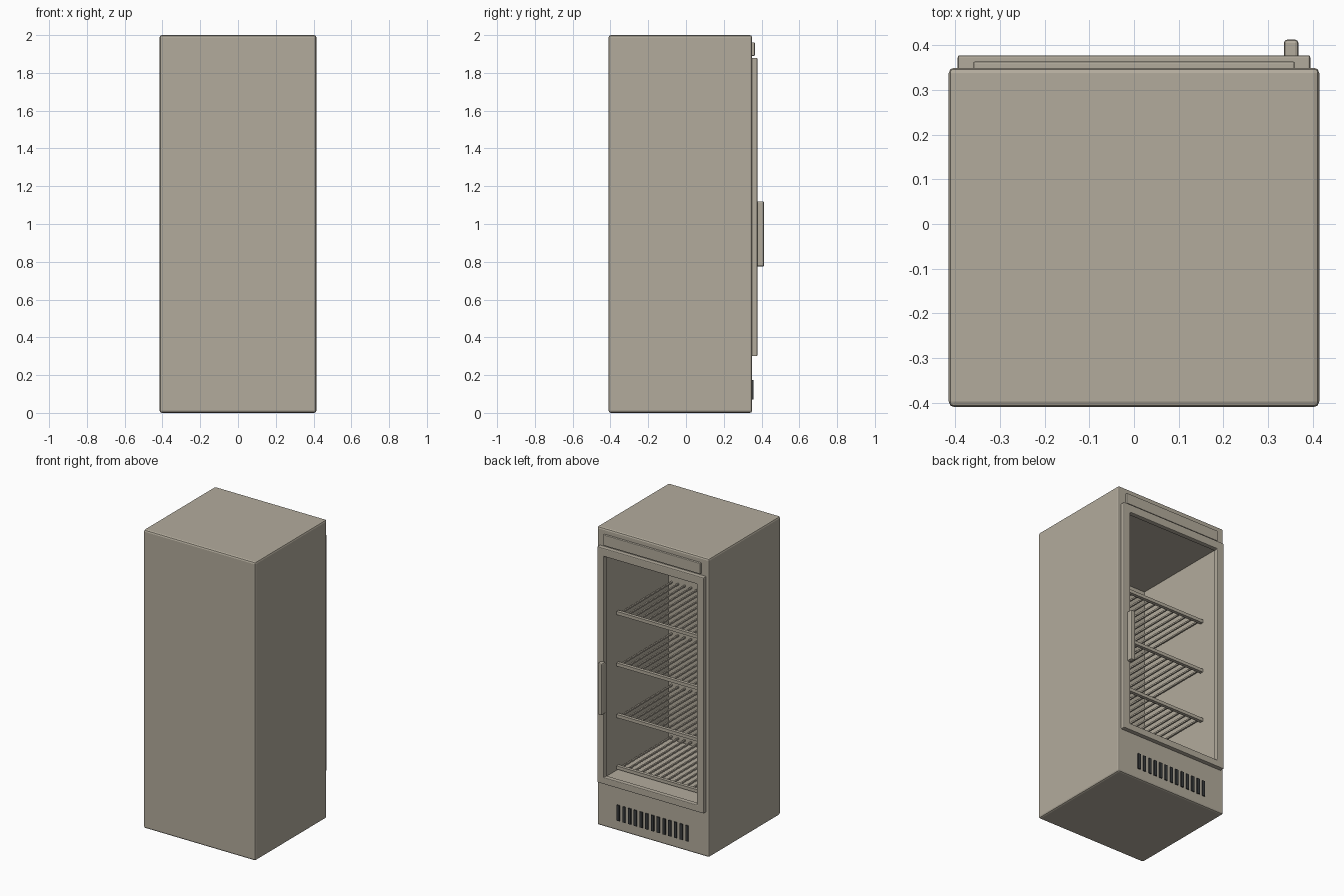
import bpy, bmesh
from mathutils import Vector

cube = bpy.data.objects.get("Cube")
if cube:
    bpy.data.objects.remove(cube, do_unlink=True)


def material(name, rgb):
    mat = bpy.data.materials.new(name)
    mat.use_nodes = True
    mat.diffuse_color = (*rgb, 1)
    mat.node_tree.nodes["Principled BSDF"].inputs["Base Color"].default_value = (*rgb, 1)
    return mat


beige = material("warm beige", (0.45, 0.41, 0.335))
dark = material("dark vent", (0.04, 0.043, 0.045))


def finish(bm, name, mat=beige, bevel=0):
    bmesh.ops.recalc_face_normals(bm, faces=bm.faces)
    mesh = bpy.data.meshes.new(name)
    bm.to_mesh(mesh)
    bm.free()
    mesh.materials.append(mat)
    obj = bpy.data.objects.new(name, mesh)
    bpy.context.collection.objects.link(obj)
    if bevel:
        mod = obj.modifiers.new("Bevel", "BEVEL")
        mod.width = bevel
        mod.segments = 2
    return obj


def add_box(bm, lo, hi):
    verts = bmesh.ops.create_cube(bm, size=1)["verts"]
    lo, hi = Vector(lo), Vector(hi)
    for v in verts:
        v.co = (lo + hi) / 2 + v.co * (hi - lo)


def box(name, lo, hi, mat=beige, bevel=0):
    bm = bmesh.new()
    add_box(bm, lo, hi)
    return finish(bm, name, mat, bevel)


# Cabinet shell with a hollow compartment
bm = bmesh.new()
add_box(bm, (-0.415, -0.41, 0), (0.415, 0.35, 2))
bmesh.ops.bevel(bm, geom=bm.edges[:], offset=0.012, segments=2, profile=0.5, affect='EDGES')
front = max(bm.faces, key=lambda f: f.calc_center_median().y)
for y in (0.35, -0.33):
    bmesh.ops.inset_individual(bm, faces=[front], thickness=0.02)
    for v in front.verts:
        v.co = (0.36 if v.co.x > 0 else -0.36, y, 1.84 if v.co.z > 1 else 0.33)
finish(bm, "cabinet")

# Open door frame
bm = bmesh.new()
rings = [[bm.verts.new((sx * x, 0.345, z)) for sx, z in ((-1, z0), (1, z0), (1, z1), (-1, z1))]
         for x, z0, z1 in ((0.395, 0.3, 1.88), (0.345, 0.345, 1.825))]
outer, inner = rings
for i in range(4):
    j = (i + 1) % 4
    bm.faces.new((outer[i], outer[j], inner[j], inner[i]))
ext = bmesh.ops.extrude_face_region(bm, geom=bm.faces[:])
for v in ext["geom"]:
    if isinstance(v, bmesh.types.BMVert):
        v.co.y = 0.378
finish(bm, "door_frame", bevel=0.005)

# Door handle and header panel
box("door_handle", (0.336, 0.37, 0.775), (0.368, 0.413, 1.12), bevel=0.007)
box("header_panel", (-0.36, 0.34, 1.89), (0.36, 0.364, 1.962), bevel=0.004)

# Wire shelves
WIRES = 15
for n in range(4):
    z = 0.352 + n * 0.345
    bm = bmesh.new()
    add_box(bm, (-0.355, 0.205, z - 0.011), (0.355, 0.227, z + 0.011))
    for i in range(WIRES):
        x = -0.335 + 0.67 * i / (WIRES - 1)
        add_box(bm, (x - 0.005, -0.33, z - 0.005), (x + 0.005, 0.21, z + 0.005))
    finish(bm, f"wire_shelf_{n + 1}")

# Vent slots in the lower panel
bm = bmesh.new()
for i in range(13):
    x = (i - 6) * 0.0425
    add_box(bm, (x - 0.01, 0.349, 0.07), (x + 0.01, 0.357, 0.175))
finish(bm, "vent_slots", dark)
